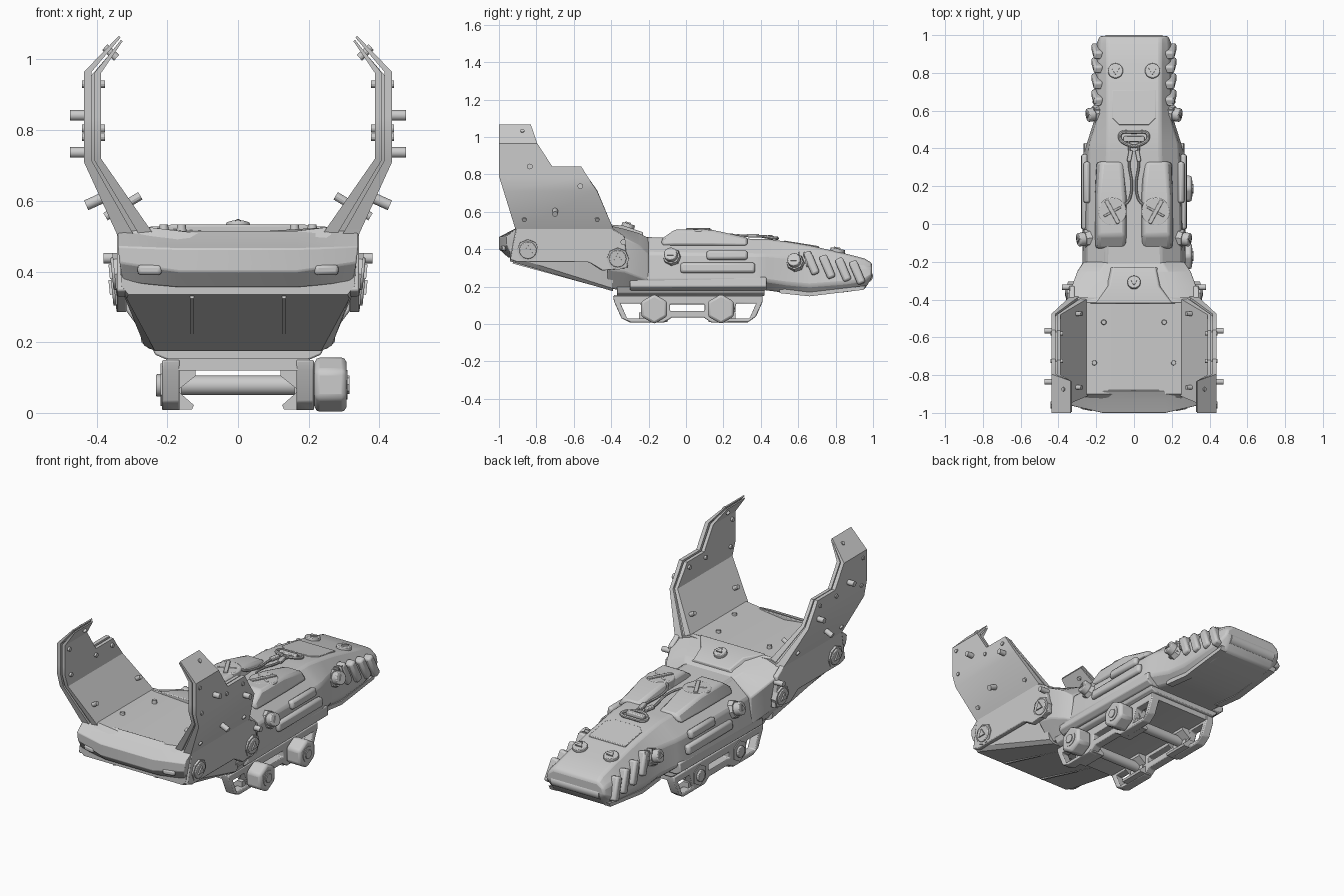
import bpy, bmesh, math
from mathutils import Vector, Matrix

if "Cube" in bpy.data.objects:
    bpy.data.objects.remove(bpy.data.objects["Cube"])

# ---------- helpers ----------
def add(name, bm, bevel=0):
    bmesh.ops.recalc_face_normals(bm, faces=bm.faces)
    me = bpy.data.meshes.new(name)
    bm.to_mesh(me)
    bm.free()
    ob = bpy.data.objects.new(name, me)
    bpy.context.collection.objects.link(ob)
    if bevel:
        m = ob.modifiers.new("bevel", 'BEVEL')
        m.width, m.segments, m.limit_method, m.angle_limit = bevel, 2, 'ANGLE', math.radians(25)
    return ob

def loft(name, rings, bevel=0):
    bm = bmesh.new()
    vs = [[bm.verts.new(p) for p in r] for r in rings]
    n = len(rings[0])
    for a, b in zip(vs, vs[1:]):
        for i in range(n):
            j = (i + 1) % n
            bm.faces.new((a[i], a[j], b[j], b[i]))
    bm.faces.new(vs[0])
    bm.faces.new(vs[-1])
    return add(name, bm, bevel)

def hull(name, sections, bevel=0, cx=0):
    """sections: (y, half profile of (x, z) from bottom to top), mirrored about cx"""
    rings = []
    for y, half in sections:
        rings.append([(cx + x, y, z) for x, z in half] +
                     [(cx - x, y, z) for x, z in reversed(half) if x > 0])
    return loft(name, rings, bevel)

def box(name, c, s, rot=(0, 0, 0), bevel=0):
    bm = bmesh.new()
    bmesh.ops.create_cube(bm, size=1)
    bmesh.ops.scale(bm, vec=s, verts=bm.verts)
    ob = add(name, bm, bevel)
    ob.location, ob.rotation_euler = c, rot
    return ob

def cyl(name, c, d, r, h, n=20, r2=None, bevel=0):
    """cylinder starting at c and running h along d"""
    d = Vector(d).normalized()
    bm = bmesh.new()
    bmesh.ops.create_cone(bm, cap_ends=True, segments=n, radius1=r, radius2=r if r2 is None else r2, depth=h)
    ob = add(name, bm, bevel)
    ob.location = Vector(c) + d * h / 2
    ob.rotation_euler = d.to_track_quat('Z', 'Y').to_euler()
    return ob

def screw(name, c, d, r):
    d, c = Vector(d).normalized(), Vector(c)
    cyl(name, c - d * .02, d, r, .035, 24, bevel=.004)
    cyl(name + "_triangle", c + d * .012, d, r * .6, .01, 3)

def plate(name, loops, x0, x1, bevel=0):
    """flat (y, z) outline with optional holes, from x0 to x1"""
    cu = bpy.data.curves.new(name, 'CURVE')
    cu.dimensions, cu.fill_mode, cu.extrude = '2D', 'BOTH', abs(x1 - x0) / 2
    for lp in loops:
        s = cu.splines.new('POLY')
        s.points.add(len(lp) - 1)
        for p, (y, z) in zip(s.points, lp):
            p.co = (y, z, 0, 1)
        s.use_cyclic_u = True
    tmp = bpy.data.objects.new(name, cu)
    bpy.context.collection.objects.link(tmp)
    bm = bmesh.new()
    bm.from_mesh(tmp.evaluated_get(bpy.context.evaluated_depsgraph_get()).to_mesh())
    bpy.data.objects.remove(tmp)
    bmesh.ops.remove_doubles(bm, verts=bm.verts, dist=1e-5)
    bmesh.ops.transform(bm, verts=bm.verts, matrix=Matrix.Translation(((x0 + x1) / 2, 0, 0)) @
                        Matrix(((0, 0, 1, 0), (1, 0, 0, 0), (0, 1, 0, 0), (0, 0, 0, 1))))
    return add(name, bm, bevel)

def cable(name, pts, r):
    cu = bpy.data.curves.new(name, 'CURVE')
    cu.dimensions, cu.bevel_depth, cu.bevel_resolution = '3D', r, 2
    s = cu.splines.new('NURBS')
    s.points.add(len(pts) - 1)
    for p, q in zip(s.points, pts):
        p.co = (*q, 1)
    s.use_endpoint_u, s.order_u = True, 3
    tmp = bpy.data.objects.new(name, cu)
    bpy.context.collection.objects.link(tmp)
    bm = bmesh.new()
    bm.from_mesh(tmp.evaluated_get(bpy.context.evaluated_depsgraph_get()).to_mesh())
    bpy.data.objects.remove(tmp)
    add(name, bm)

# ---------- main body and nose ----------
hull("body", [
    (-.27, [(.22, .185), (.275, .23), (.255, .38), (.15, .465)]),
    (.38, [(.21, .185), (.265, .23), (.24, .37), (.14, .455)]),
    (.43, [(.19, .18), (.25, .23), (.235, .37), (.14, .455)]),
    (.54, [(.17, .165), (.215, .215), (.2, .36), (.14, .44)]),
    (.66, [(.17, .152), (.21, .205), (.195, .34), (.14, .42)]),
    (.85, [(.17, .17), (.21, .22), (.19, .315), (.14, .377)]),
    (.955, [(.16, .185), (.2, .235), (.185, .305), (.14, .35)]),
    (.995, [(.15, .25), (.185, .26), (.175, .30), (.14, .325)])], .012)
hull("lower_skirt", [(-.3, [(.25, .18), (.275, .2), (.27, .25)]), (.43, [(.24, .18), (.268, .2), (.262, .25)])], .006)
hull("base_plate", [(-.37, [(.2, .15), (.235, .165), (.25, .2)]), (.42, [(.2, .15), (.225, .165), (.24, .2)])], .005)
cyl("nose_bar", (-.15, .967, .255), (1, 0, 0), .033, .3)
plate("nose_rail", [[(.5, .165), (.66, .148), (.95, .183), (.96, .205), (.66, .17), (.5, .19)]], -.19, -.15)
plate("nose_rail", [[(.5, .165), (.66, .148), (.95, .183), (.96, .205), (.66, .17), (.5, .19)]], .15, .19)

# ---------- raised pods, dials, cables ----------
for s in (1, -1):
    hull("dial_pod", [(-.13, [(.09, .42), (.07, .455)]), (-.06, [(.09, .42), (.07, .505)]),
                      (.14, [(.09, .42), (.07, .503)]), (.33, [(.085, .42), (.05, .462)])], .014, s * .12)
    cyl("dial", (s * .115, .065, .44), (0, 0, 1), .076, .065, 32, bevel=.006)
    box("dial_grip", (s * .115, .065, .505), (.022, .14, .014), (0, 0, -s * .5), .003)
    box("dial_cross", (s * .115, .065, .503), (.1, .012, .01), (0, 0, -s * .5), .003)
    cable("dial_cable", [(s * .07, .1, .5), (s * .03, .1, .49), (s * .005, .2, .48),
                         (s * .03, .32, .47), (s * .02, .38, .47), (s * .03, .45, .465)], .007)
    box("cable_clip", (s * .022, .36, .472), (.022, .06, .02), (0, 0, s * .2), .004)
cable("anchor_loop", [(0, .41, .468), (.04, .42, .468), (.08, .45, .462), (.07, .49, .458), (0, .485, .458),
                      (-.07, .49, .458), (-.08, .45, .462), (-.04, .42, .468), (0, .41, .468)], .009)
box("anchor_bar", (0, .45, .462), (.11, .03, .025), bevel=.005)

# ---------- nose panel, screws, ribs, side ridges ----------
loft("nose_panel", [[(x, y, .455 - .16 * (y - .45) + dz) for x, y in
      ((-.115, .71), (.115, .71), (.115, .56), (.08, .525), (-.08, .525), (-.115, .56))] for dz in (-.03, .003)], .003)
for s in (1, -1):
    screw("nose_screw", (s * .098, .81, .388), (0, .2, 1), .04)
    for y, z in ((.67, .325), (.755, .305), (.84, .29), (.915, .275)):
        box("grip_rib", (s * .195, y, z), (.05, .045, .13), (.4, s * -.12, 0), .012)
    for k in range(3):
        box("grip_line", (s * .2, .59 + .03 * k + .02, .345), (.03, .008, .08), (.2, s * -.12, 0))
    box("upper_ridge", (s * .25, .22, .368), (.035, .22, .05), (0, s * -.15, 0), .014)
    box("lower_ridge", (s * .262, .17, .3), (.035, .4, .055), (0, s * -.12, 0), .014)
    for y, x, z in ((-.075, .235, .355), (.585, .185, .325)):
        d = Vector((s, -.15, .35)).normalized()
        c = Vector((s * x, y, z))
        cyl("side_knob_base", c, d, .052, .03, 8, .045)
        cyl("side_knob", c, d, .036, .065, 20, bevel=.005)
        cyl("side_knob_slot", c + d * .06, d, .02, .01, 3)

# ---------- cradle tray and collar ----------
hull("tray", [
    (-.94, [(.31, .335), (.33, .36), (.335, .45), (.25, .475), (0, .46)]),
    (-.9, [(.315, .323), (.33, .35), (.34, .512), (.25, .525), (0, .495)]),
    (-.39, [(.235, .175), (.265, .19), (.335, .5), (.25, .525), (0, .51)])], 0)
hull("collar", [
    (-.42, [(.24, .19), (.318, .29), (.335, .5), (.25, .528)]),
    (-.33, [(.235, .18), (.31, .28), (.33, .46), (.2, .508)]),
    (-.25, [(.22, .18), (.285, .25), (.3, .42), (.18, .485)]),
    (-.2, [(.21, .18), (.27, .23), (.265, .38), (.15, .46)])], .006)
hull("collar_cap", [(-.42, [(.24, .45), (.2, .533)]), (-.33, [(.17, .45), (.13, .525)]),
                    (-.23, [(.15, .45), (.11, .49)])], .005)
screw("collar_screw", (0, -.31, .522), (0, .3, 1), .035)
# faceted front bumper
half = lambda a, zs, b, zm: [(a, -.88, zs), (a, b[0], zs), (.165, b[1], zm), (-.165, b[1], zm), (-a, b[0], zs), (-a, -.88, zs)]
loft("bumper", [half(.325, .37, (-.935, -.95), .355), half(.335, .425, (-.96, -1), .4),
                half(.34, .47, (-.96, -1), .465), half(.34, .515, (-.905, -.925), .49)], .004)
ang = -math.atan2(.15, .55)
for s in (1, -1):
    box("underside_strip", (s * .13, -.665, .258), (.012, .54, .012), (ang, 0, 0))
    a, b = s * .315, s * .343
    plate("side_panel", [[(-.94, .345), (-.91, .51), (-.39, .51), (-.33, .47), (-.31, .30), (-.45, .285), (-.52, .33), (-.9, .33)]],
          min(a, b), max(a, b), .005)
    for y, z in ((-.845, .395), (-.365, .35)):
        cyl("panel_screw_seat", (s * .32, y, z), (s, 0, -.1), .06, .03, 8)
        screw("panel_screw", (s * .342, y, z), (s, 0, -.1), .046)
    cyl("collar_pin", (s * .3, -.335, .438), (s, 0, 0), .015, .08, 16)
    box("bumper_slot", (s * .25, -.975, .405), (.07, .02, .03), (0, 0, s * .2), .01)
    for x, y in ((.16, -.52), (.21, -.735)):
        cyl("floor_screw", (s * x, y, .5), (0, 0, 1), .016, .033, 16, .012)

    # ---------- curved side wings: three layers, core slightly inset ----------
    levels = [(.50, .34, .50, .235, -.91, -.385), (.71, .436, .72, .388, -.975, -.475), (.79, .436, .79, .388, -1, -.528),
              (.842, .436, .842, .388, -1, -.56), (.842, .436, .842, .388, -1, -.715),
              (.965, .436, .965, .388, -1, -.795), (1.067, .337, 1.055, .327, -1, -.83)]
    for name, t0, t1, inset in (("wing_outer", 0, .45, 0), ("wing_core", .4, .65, .012), ("wing_inner", .6, 1, .004)):
        rings = []
        for zo, xo, zi, xi, y0, y1 in levels:
            p = [(xo + (xi - xo) * t, zo + (zi - zo) * t - (inset if zo > .8 else 0)) for t in (t0, t1)]
            y0, y1 = y0 + inset, y1 - inset
            rings.append([(s * p[0][0], y0, p[0][1]), (s * p[0][0], y1, p[0][1]),
                          (s * p[1][0], y1, p[1][1]), (s * p[1][0], y0, p[1][1])])
        loft(name, rings)
    cyl("wing_pin", (s * .42, -.835, .842), (s, 0, 0), .015, .055, 16)
    cyl("wing_pin", (s * .42, -.565, .737), (s, 0, 0), .015, .055, 16)
    cyl("wing_pin", (s * .375, -.7, .612), (s, 0, -.45), .015, .06, 16)
    for y, z in ((-.965, .93), (-.95, .78), (-.725, .805), (-.58, .805)):
        cyl("wing_screw", (s * .442, y, z), (-s, 0, 0), .011, .066, 12)
    for y in (-.865, -.475):
        cyl("wing_screw", (s * .375, y, .555), (-s, 0, .6), .012, .115, 12)
    cyl("wing_screw", (s * .377, -.875, 1.035), (-s, 0, -.9), .011, .045, 12)

    # ---------- rail clamp jaws ----------
    outline = [(-.39, .15), (-.385, .12), (-.345, .03), (-.3, .008), (-.115, .008), (-.075, .035), (.095, .035),
               (.135, .008), (.33, .008), (.375, .04), (.41, .12), (.41, .15)]
    holes = [[(-.085, .07), (.1, .07), (.1, .105), (-.085, .105)],
             [(-.35, .11), (-.245, .11), (-.215, .03), (-.315, .03)],
             [(.375, .11), (.27, .11), (.24, .03), (.34, .03)]]
    plate("jaw", [outline] + holes, min(s * .165, s * .215), max(s * .165, s * .215), .005)
    for y0, y1 in ((-.25, -.1), (.12, .265)):
        loft("jaw_hook", [[(s * x, y, z) for x, z in ((.2, .01), (.13, .01), (.125, .022), (.168, .06), (.2, .06))] for y in (y0, y1)])
    loft("jaw_shoulder", [[(s * x, y, z) for x, z in ((.17, .065), (.12, .105), (.12, .13), (.2, .13), (.2, .11))] for y in (-.24, -.1)])
    loft("jaw_shoulder", [[(s * x, y, z) for x, z in ((.17, .065), (.12, .105), (.12, .13), (.2, .13), (.2, .11))] for y in (.115, .265)])
hull("clamp_top", [(-.385, [(.19, .12), (.215, .13), (.2, .155)]), (.405, [(.19, .12), (.215, .13), (.2, .155)])])

# ---------- clamp bolts and nuts ----------
for y in (-.17, .187):
    cyl("clamp_rod", (-.21, y, .078), (1, 0, 0), .028, .43)
    cyl("rod_head", (-.232, y, .078), (1, 0, 0), .032, .03, 20, bevel=.004)
    cyl("rod_seat", (-.22, y, .08), (1, 0, 0), .06, .06, 6)
    cyl("rod_seat", (.16, y, .08), (1, 0, 0), .06, .06, 6)
    cyl("nut", (.217, y, .08), (1, 0, 0), .08, .09, 6, bevel=.014)
    cyl("nut_ring", (.3, y, .08), (1, 0, 0), .042, .01, 24)
    cyl("nut_cap", (.3, y, .08), (1, 0, 0), .026, .015, 8)

# ---------- shading ----------
bpy.ops.object.select_all(action='SELECT')
bpy.context.view_layer.objects.active = bpy.context.selected_objects[0]
bpy.ops.object.shade_smooth_by_angle(angle=math.radians(28))
